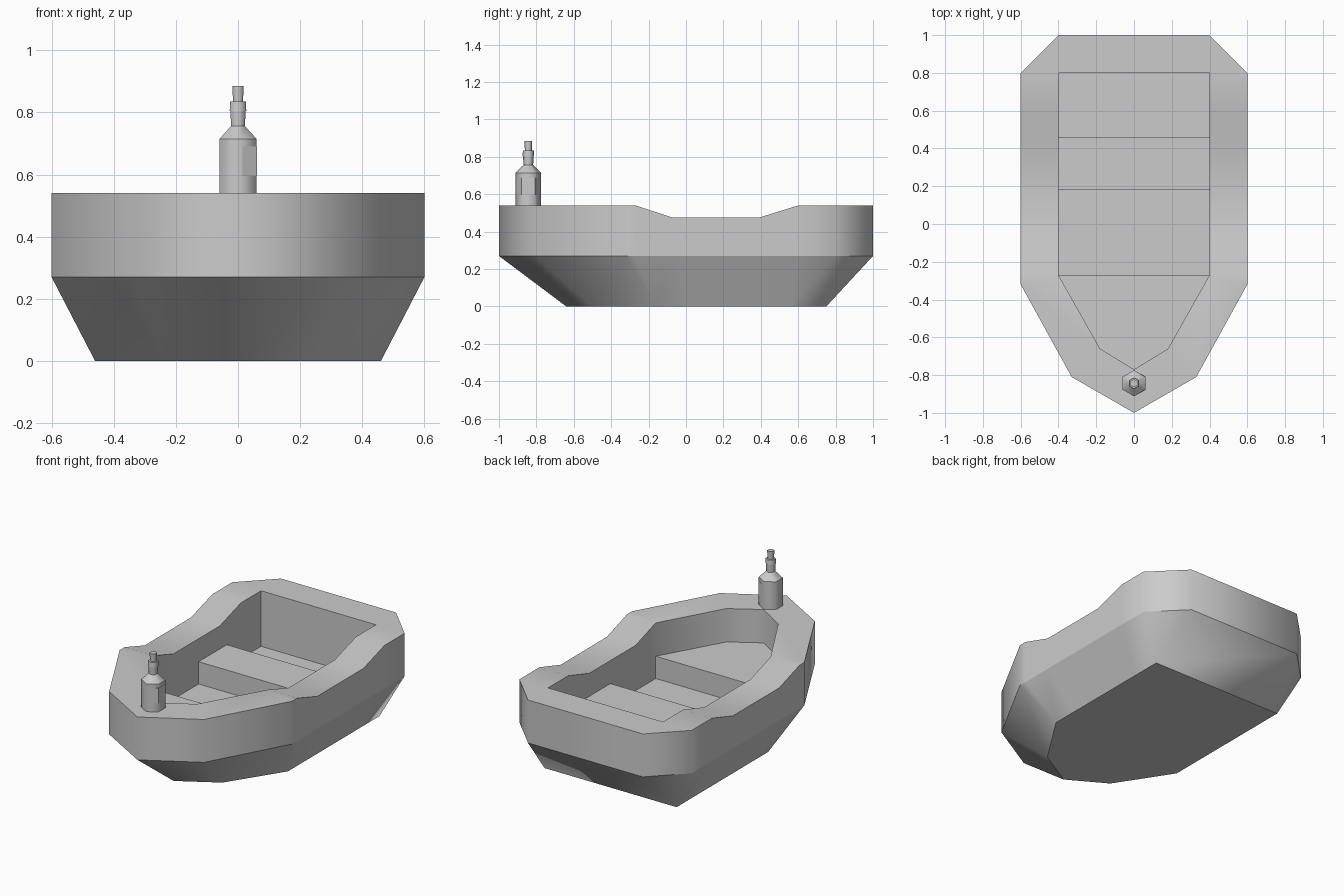
import bpy, bmesh, math

if "Cube" in bpy.data.objects:
    bpy.data.objects.remove(bpy.data.objects["Cube"])


def loft(name, rings, smooth=True):
    """Skin a stack of equal-length closed rings, capped at both ends."""
    bm = bmesh.new()
    rows = [[bm.verts.new(p) for p in ring] for ring in rings]
    n = len(rows[0])
    for a, b in zip(rows, rows[1:]):
        for i in range(n):
            j = (i + 1) % n
            bm.faces.new((a[i], a[j], b[j], b[i]))
    bm.faces.new(rows[0][::-1])
    bm.faces.new(rows[-1])
    for row in rows:
        for i in range(n):
            bm.edges.get((row[i], row[(i + 1) % n])).smooth = False
    bmesh.ops.remove_doubles(bm, verts=bm.verts[:], dist=0.0005)
    bmesh.ops.recalc_face_normals(bm, faces=bm.faces[:])
    for f in bm.faces:
        f.smooth = smooth
    for e in bm.edges:
        if e.calc_face_angle(0) > math.radians(65):
            e.smooth = False
    mesh = bpy.data.meshes.new(name)
    bm.to_mesh(mesh)
    bm.free()
    ob = bpy.data.objects.new(name, mesh)
    bpy.context.collection.objects.link(ob)
    return ob


def mirror(half, heights):
    """Close a right-hand half outline (bow to stern) with its mirror image."""
    pts = [(x, y, z) for (x, y), z in zip(half, heights)]
    return pts + [(-x, y, z) for x, y, z in reversed(pts) if x > 0]


def hexagon(r, z, cy=-0.843):
    return [(r * math.sin(k * math.pi / 3), cy - r * math.cos(k * math.pi / 3), z)
            for k in range(6)]


# Hull: underside, chine, dipped rim, inner rim and floor
outer = [(0, -1), (.33, -.81), (.6, -.32), (.6, -.27), (.6, -.07),
         (.6, .39), (.6, .6), (.6, .8), (.4, 1)]
bottom = [(0, -.64), (.24, -.5), (.46, -.16), (.46, -.16), (.46, 0),
          (.46, .35), (.46, .55), (.46, .75), (.46, .75)]
inner = [(0, -.77), (.18, -.66), (.4, -.27), (.4, -.27), (.4, -.07),
         (.4, .39), (.4, .6), (.4, .8), (.4, .8)]
rim_z = [.54] * 4 + [.475] * 2 + [.54] * 3
FLOOR, SEAT = .19, .33
loft("hull", [mirror(bottom, [0] * 9), mirror(outer, [.27] * 9),
              mirror(outer, rim_z), mirror(inner, rim_z),
              mirror(inner, [FLOOR] * 9)])

# Bow deck and bench, tucked slightly into the hull walls
deck = [(0, -.78), (.187, -.667), (.41, -.27)]
loft("bow_deck", [mirror(deck, [z] * 3) for z in (FLOOR - .01, SEAT)], False)
bench = [(.41, .18), (.41, .46)]
loft("bench", [mirror(bench, [z] * 2) for z in (FLOOR - .01, SEAT)], False)

# Six-sided bottle standing on the bow
loft("bottle", [hexagon(r, z) for r, z in
                [(.069, .538), (.069, .715), (.026, .756), (.028, .805),
                 (.031, .805), (.029, .835)]])
loft("cork", [hexagon(r, z) for r, z in [(.018, .825), (.021, .885)]])

# Label wrapped round the right side of the bottle
wrap = [(.015, -.061), (.0615, -.0355), (.0615, .0355), (.015, .061),
        (.015, .055), (.056, .0315), (.056, -.0315), (.015, -.055)]
loft("label", [[(x, y - .843, z) for x, y in wrap] for z in (.595, .69)], False)
